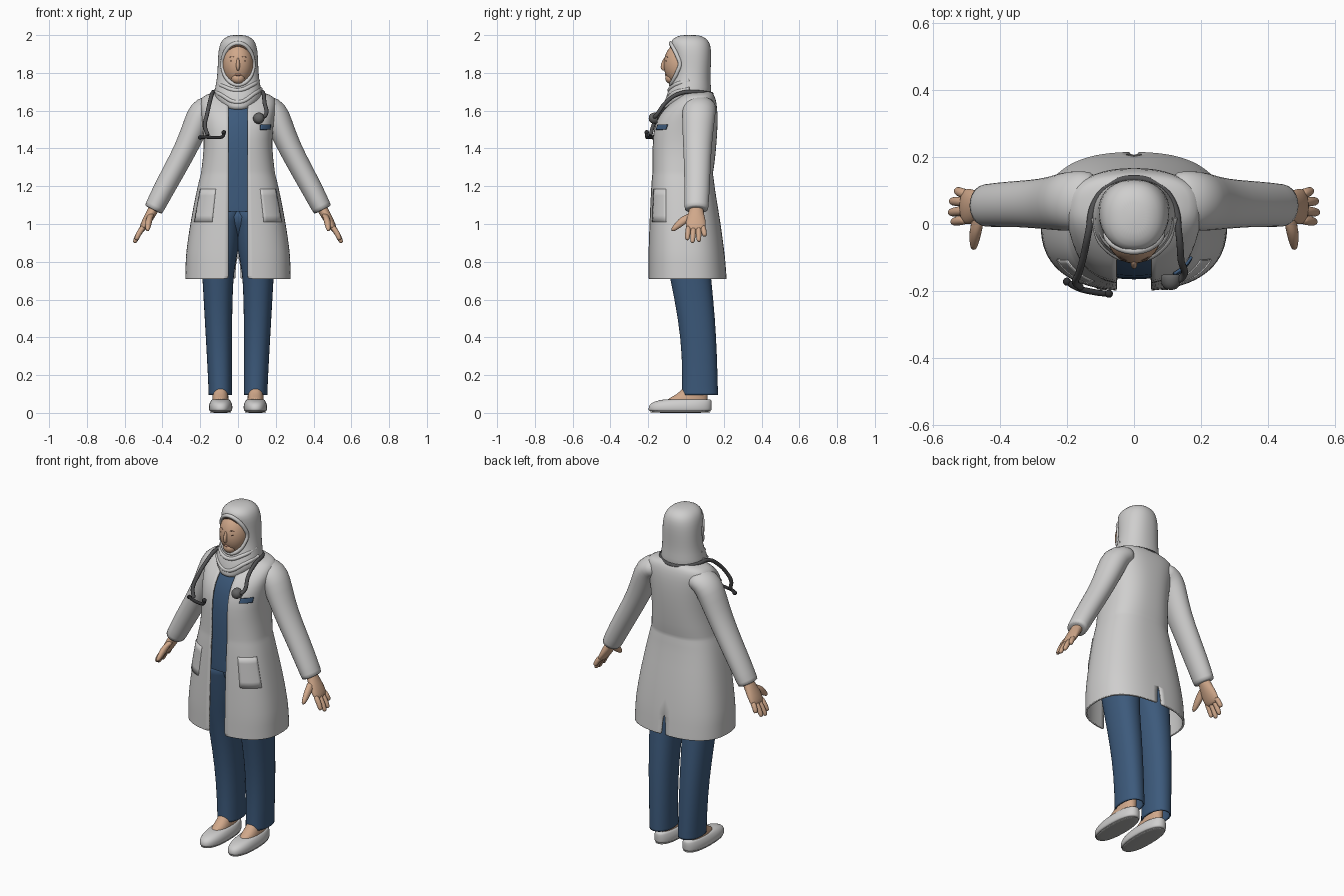
import bpy, bmesh, math
from mathutils import Vector, Matrix

if "Cube" in bpy.data.objects:
    bpy.data.objects.remove(bpy.data.objects["Cube"])


def material(name, r, g, b):
    m = bpy.data.materials.new(name)
    m.use_nodes = True
    m.diffuse_color = (r, g, b, 1)
    node = m.node_tree.nodes["Principled BSDF"]
    node.inputs["Base Color"].default_value = (r, g, b, 1)
    node.inputs["Roughness"].default_value = 0.8
    return m


WHITE = material("white cloth", .625, .62, .615)
BLUE = material("blue cloth", .046, .102, .2)
SKIN = material("skin", .63, .39, .255)
DARK = material("dark rubber", .085, .085, .088)
BLACK = material("black rubber", .03, .03, .032)
METAL = material("grey metal", .13, .13, .13)
BROWN = material("dark brown", .2, .11, .075)
LIPS = material("lips", .5, .26, .18)
SOLE = material("grey sole", .42, .42, .41)


def finish(name, bm, mat, mirror=False, thick=0, sub=1):
    bmesh.ops.recalc_face_normals(bm, faces=bm.faces)
    for f in bm.faces:
        f.smooth = True
    me = bpy.data.meshes.new(name)
    bm.to_mesh(me)
    bm.free()
    me.materials.append(mat)
    ob = bpy.data.objects.new(name, me)
    bpy.context.collection.objects.link(ob)
    if mirror:
        ob.modifiers.new("mirror", "MIRROR")
    if sub:
        ob.modifiers.new("smooth", "SUBSURF").levels = sub
        ob.modifiers["smooth"].render_levels = sub
    if thick:
        mod = ob.modifiers.new("thickness", "SOLIDIFY")
        mod.thickness, mod.offset = thick, -1
    return ob


def skin_rings(rings, closed=True, caps=True):
    bm = bmesh.new()
    rows = [[bm.verts.new(p) for p in ring] for ring in rings]
    n = len(rows[0])
    for a, b in zip(rows, rows[1:]):
        for i in range(n if closed else n - 1):
            j = (i + 1) % n
            bm.faces.new((a[i], a[j], b[j], b[i]))
    if caps:
        bm.faces.new(rows[0])
        bm.faces.new(rows[-1])
    return bm


def power(v, e):
    return math.copysign(abs(v) ** e, v)


def outline(z, w, yf, yb, t, e, cx=0):
    return Vector((cx + w * power(math.sin(t), e),
                   (yf + yb) / 2 - (yb - yf) / 2 * power(math.cos(t), e), z))


def stack(name, rows, mat, cx=0, e=.9, n=24, caps=True, **kw):
    """Horizontal rings: height, half width, front y, back y, optional centre x."""
    rings = [[outline(*r[:4], math.tau * i / n, e, r[4] if len(r) > 4 else cx)
              for i in range(n)] for r in rows]
    return finish(name, skin_rings(rings, caps=caps), mat, **kw)


def tube(name, path, radii, mat, n=12, **kw):
    """Rings square to a path; each radius pair is thickness, width."""
    pts = [Vector(p) for p in path]
    rings = []
    for k, (p, (ra, rb)) in enumerate(zip(pts, radii)):
        d = (pts[min(k + 1, len(pts) - 1)] - pts[max(k - 1, 0)]).normalized()
        ref = Vector((0, 1, 0)) if abs(d.y) < .8 else Vector((1, 0, 0))
        a = d.cross(ref).normalized()
        b = a.cross(d)
        rings.append([p + a * ra * math.cos(math.tau * i / n)
                      + b * rb * math.sin(math.tau * i / n) for i in range(n)])
    return finish(name, skin_rings(rings), mat, **kw)


def ball(name, loc, size, mat, mirror=False):
    bm = bmesh.new()
    bmesh.ops.create_uvsphere(bm, u_segments=28, v_segments=18, radius=1,
                              matrix=Matrix.Translation(loc) @ Matrix.Diagonal((*size, 1)))
    return finish(name, bm, mat, mirror, sub=0)


def cord(name, pts, radius, mat, cyclic=False):
    cu = bpy.data.curves.new(name, "CURVE")
    cu.dimensions, cu.bevel_depth, cu.bevel_resolution = "3D", radius, 3
    cu.use_fill_caps = True
    sp = cu.splines.new("BEZIER")
    sp.bezier_points.add(len(pts) - 1)
    sp.use_cyclic_u = cyclic
    for bp, p in zip(sp.bezier_points, pts):
        bp.co = p
        bp.handle_left_type = bp.handle_right_type = "AUTO"
    cu.materials.append(mat)
    ob = bpy.data.objects.new(name, cu)
    bpy.context.collection.objects.link(ob)


# Coat: half shell open at the front, vented at the back, mirrored
COAT = [(.71, .28, -.2, .215), (.715, .28, -.2, .215), (.79, .278, -.2, .209),
        (.84, .277, -.2, .205), (1, .255, -.195, .185), (1.2, .215, -.186, .15),
        (1.25, .201, -.182, .147), (1.27, .196, -.18, .141), (1.29, .194, -.18, .148),
        (1.4, .18, -.18, .16), (1.5, .185, -.177, .167), (1.58, .195, -.145, .168),
        (1.64, .204, -.085, .163), (1.678, .19, -.035, .152), (1.694, .14, -.02, .14),
        (1.702, .09, 0, .125)]
FULL = .8


def coat_point(z, t, off=0):
    for a, b in zip(COAT, COAT[1:]):
        if a[0] <= z <= b[0]:
            f = (z - a[0]) / (b[0] - a[0])
            _, w, yf, yb = (p + (q - p) * f for p, q in zip(a, b))
            return outline(z, w + off, yf - off, yb + off, t, FULL)


rings = []
for z, w, yf, yb in COAT:
    start = math.asin((.052 / w) ** (1 / FULL))
    ring = [coat_point(z, start + (math.pi - start) * i / 18) for i in range(19)]
    ring[-1].x = .014 * min(1, max(0, (.84 - z) / .06))
    rings.append(ring)
finish("coat_body", skin_rings(rings, False, False), WHITE, mirror=True, thick=.01)


def patch(name, z0, z1, t0, t1, mat, off, mirror=False):
    rows = [[coat_point(z0 + (z1 - z0) * j / 5, t0 + (t1 - t0) * i / 8, off)
             for i in range(9)] for j in range(6)]
    finish(name, skin_rings(rows, False, False), mat, mirror, thick=.008, sub=0)


patch("coat_pockets", 1.01, 1.185, .48, 1.1, WHITE, .002, True)
patch("name_badge", 1.5, 1.527, .58, 1.05, BLUE, .008)
tube("coat_sleeves", [(.1, .075, 1.628), (.15, .072, 1.622), (.193, .068, 1.595), (.224, .064, 1.52),
                      (.27, .06, 1.41), (.34, .06, 1.28), (.395, .058, 1.18),
                      (.446, .055, 1.08), (.449, .055, 1.074)],
     [(.05, .08), (.066, .088), (.076, .09), (.069, .085), (.062, .076), (.059, .07),
      (.057, .068), (.052, .064), (.051, .063)], WHITE, 20, mirror=True)

# Tunic and trousers
stack("tunic", [(1.065, .19, -.165, .12), (1.075, .19, -.166, .12), (1.2, .18, -.167, .12),
                (1.45, .165, -.16, .14), (1.58, .15, -.125, .13), (1.66, .1, -.06, .1)],
      BLUE, e=FULL, caps=False)
stack("trouser_hips", [(.9, .03, -.03, .04), (.94, .07, -.06, .08), (.99, .14, -.1, .12),
                       (1.09, .18, -.14, .12)], BLUE)
stack("trouser_legs", [(.095, .063, -.022, .17, .093), (.11, .063, -.022, .17, .093),
                       (.3, .067, -.02, .165, .098), (.5, .073, -.042, .155, .104),
                       (.7, .081, -.082, .135, .107), (.78, .09, -.098, .128, .104),
                       (.86, .1, -.112, .12, .1), (.95, .106, -.128, .12, .096),
                       (1.08, .106, -.147, .12, .088)],
      BLUE, mirror=True, caps=False, thick=.008)

# Feet and shoes
stack("feet", [(.03, .045, -.1, .115), (.07, .044, -.105, .115), (.085, .042, -.075, .115),
               (.11, .041, -.03, .115), (.16, .04, 0, .12)], SKIN, cx=.093, mirror=True)
stack("shoe_soles", [(0, .055, -.19, .13), (.004, .057, -.194, .133), (.012, .057, -.194, .133)],
      SOLE, cx=.092, e=.85, mirror=True)
stack("shoe_uppers", [(.008, .059, -.197, .135), (.012, .061, -.199, .136), (.035, .064, -.2, .138),
                      (.055, .058, -.185, .138), (.068, .05, -.14, .135), (.074, .044, -.1, .128)],
      WHITE, cx=.092, e=.85, mirror=True)

# Hands
tube("palms", [(.43, .055, 1.11), (.455, .054, 1.065), (.475, .052, 1.03),
               (.498, .052, .99), (.514, .053, .96)],
     [(.03, .036), (.028, .038), (.026, .052), (.022, .055), (.013, .05)], SKIN, 16, mirror=True)
for name, y0, y1, z1 in (("index", .014, .006, .915), ("middle", .041, .034, .9),
                         ("ring", .066, .068, .906), ("little", .088, .1, .935)):
    x1 = .505 + (.98 - z1) * .56
    root, tip = Vector((.495, y0, .992)), Vector((x1, y1, z1))
    mid = root.lerp(tip, .5) + Vector((.005, 0, .002))
    tube(name + "_fingers", [root, mid, root.lerp(tip, .88), tip],
         [(.016, .016), (.015, .015), (.014, .014), (.008, .008)], SKIN, 10, mirror=True)
tube("thumbs", [(.46, .04, 1.055), (.47, -.008, 1.025), (.476, -.042, .995), (.479, -.078, .962)],
     [(.02, .03), (.021, .026), (.017, .02), (.01, .011)], SKIN, 10, mirror=True)

# Face
ball("face", (0, -.03, 1.845), (.081, .088, .115), SKIN)
tube("nose", [(0, -.106, 1.88), (0, -.115, 1.855), (0, -.124, 1.828), (0, -.112, 1.812)],
     [(.006, .012), (.01, .014), (.011, .016), (.006, .01)], SKIN)
ball("chin", (0, -.08, 1.772), (.036, .03, .03), SKIN)
ball("lips", (0, -.106, 1.79), (.019, .006, .006), LIPS)
ball("eyes", (.031, -.1045, 1.862), (.011, .005, .004), BROWN, True)
for s in (-1, 1):
    cord("left_brow" if s > 0 else "right_brow",
         [(s * .016, -.109, 1.881), (s * .032, -.104, 1.886), (s * .047, -.094, 1.88)], .002, BROWN)


# Headscarf: hood, face rim, hairline and draped folds
def face_oval(a, size=1.0):
    return (.082 * size * math.sin(a), -.032 - .048 * abs(math.cos(a)) ** 1.3,
            1.847 + .11 * size * math.cos(a))


stack("headscarf", [(1.6, .05, -.115, .02), (1.625, .085, -.115, .08), (1.66, .125, -.108, .128),
                    (1.7, .126, -.098, .135), (1.75, .115, -.075, .13), (1.8, .109, -.062, .13),
                    (1.86, .107, -.062, .133), (1.92, .104, -.075, .134), (1.96, .094, -.083, .126),
                    (1.985, .074, -.068, .106), (2.002, .036, -.025, .066)], WHITE, n=32)
cord("headscarf_rim", [face_oval(math.tau * k / 16) for k in range(16)], .011, WHITE, True)
cord("hairline", [face_oval(.22 * k, .9) for k in range(-3, 4)], .007, BROWN)
for k, (w, z, front, drop) in enumerate(((.106, 1.73, -.088, .022), (.12, 1.685, -.104, .04))):
    cord("headscarf_fold_%d" % (k + 1),
         [(-w, .02, z + .02), (-w * .75, front * .6, z), (0, front, z - drop),
          (w * .75, front * .6, z + .008), (w, .02, z + .03)], .011, WHITE)

# Stethoscope
cord("stethoscope_tube", [(.112, -.175, 1.56), (.145, -.158, 1.575), (.14, -.105, 1.645),
                          (.134, -.03, 1.692), (.118, .06, 1.698), (.075, .112, 1.692),
                          (0, .136, 1.688), (-.075, .112, 1.692), (-.118, .06, 1.698),
                          (-.135, -.02, 1.694), (-.148, -.085, 1.65), (-.164, -.145, 1.58),
                          (-.175, -.174, 1.52), (-.16, -.188, 1.47)], .0105, DARK)
cord("stethoscope_earpieces", [(-.2, -.172, 1.458), (-.17, -.19, 1.46), (-.12, -.203, 1.458),
                               (-.08, -.208, 1.465), (-.075, -.208, 1.485)], .009, BLACK)
tube("stethoscope_chestpiece", [(.11, -.15, 1.56), (.11, -.155, 1.56), (.11, -.18, 1.56),
                                (.11, -.198, 1.56)],
     [(.028, .028), (.032, .032), (.03, .03), (.016, .016)], METAL, 16)
for k, p in enumerate(((-.2, -.172, 1.458), (-.075, -.208, 1.485))):
    ball("ear_tip_%d" % (k + 1), p, (.012, .012, .012), BLACK)
